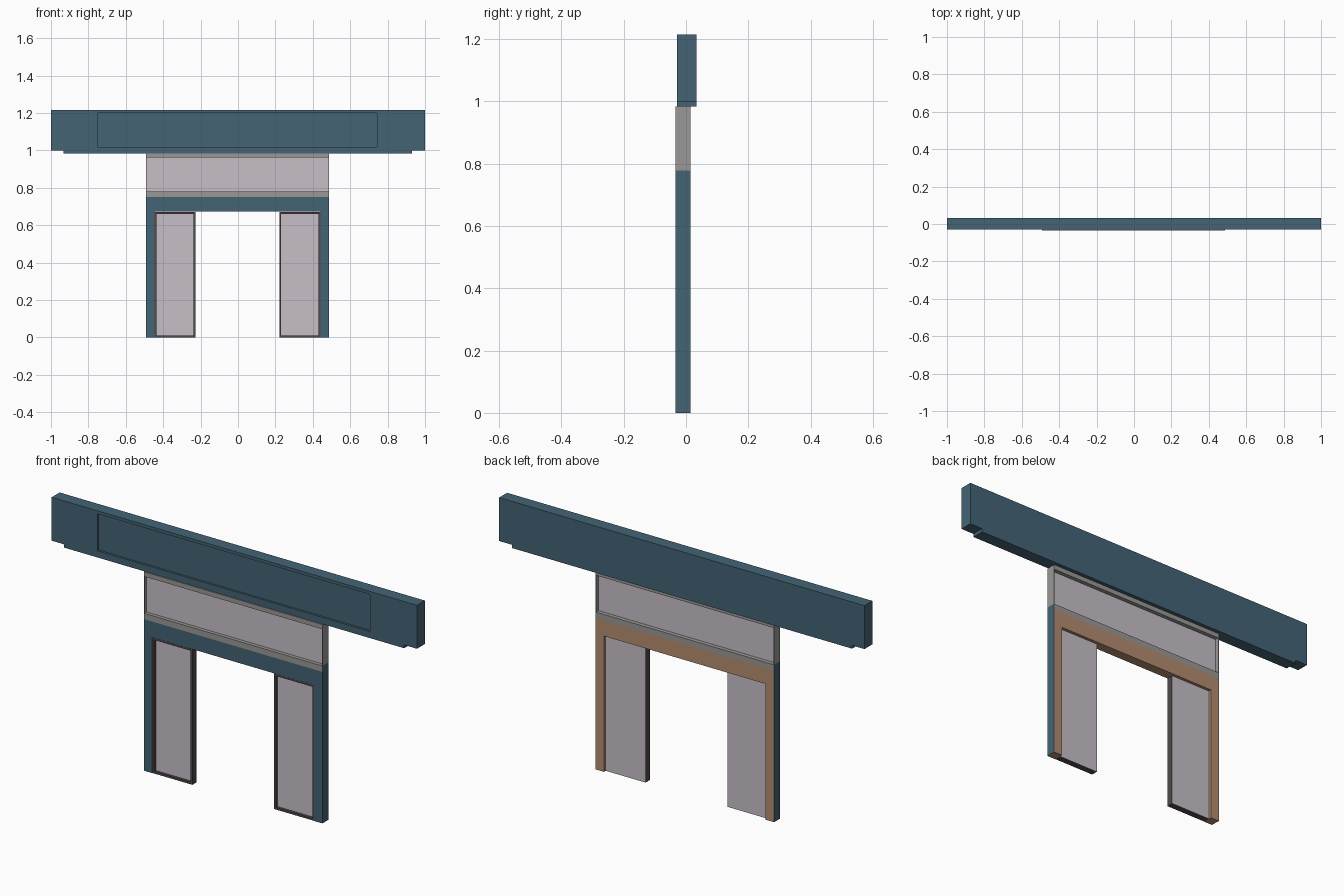
import bpy, bmesh

if "Cube" in bpy.data.objects:
    bpy.data.objects.remove(bpy.data.objects["Cube"])

CX = -0.003                      # centre line of the doorway
Y0, Y1 = -0.034, 0.014           # doorway front and back


def material(name, rgb):
    m = bpy.data.materials.new(name)
    m.diffuse_color = (*rgb, 1)
    m.use_nodes = True
    m.node_tree.nodes["Principled BSDF"].inputs["Base Color"].default_value = m.diffuse_color
    return m


TEAL = material("teal paint", (0.058, 0.127, 0.178))
BROWN = material("brown interior", (0.45, 0.27, 0.162))
GREY = material("grey trim", (0.325, 0.317, 0.312))
GLASS = material("pale glass", (0.57, 0.53, 0.575))
DARK = material("dark door frame", (0.08, 0.068, 0.072))


def extrude(name, outline, y0, y1, mats, rule=None):
    """Extrude an x-z outline along y; rule(face) picks the material."""
    bm = bmesh.new()
    face = bm.faces.new([bm.verts.new((x, y0, z)) for x, z in outline])
    new = bmesh.ops.extrude_face_region(bm, geom=[face])["geom"]
    for v in new:
        if isinstance(v, bmesh.types.BMVert):
            v.co.y = y1
    bmesh.ops.recalc_face_normals(bm, faces=bm.faces)
    if rule:
        for f in bm.faces:
            f.material_index = rule(f)
    me = bpy.data.meshes.new(name)
    bm.to_mesh(me)
    bm.free()
    for m in mats:
        me.materials.append(m)
    ob = bpy.data.objects.new(name, me)
    bpy.context.collection.objects.link(ob)
    return ob


def box(name, x0, x1, y0, y1, z0, z1, mats, rule=None):
    return extrude(name, [(x0, z0), (x1, z0), (x1, z1), (x0, z1)], y0, y1, mats, rule)


# Sign board with stepped underside and a shallow recessed panel
sign = extrude("sign_board",
               [(-1, 1.0), (-0.932, 1.0), (-0.932, 0.984), (0.93, 0.984),
                (0.93, 1.0), (1, 1.0), (1, 1.215), (-1, 1.215)],
               -0.029, 0.033, [TEAL])
cutter = box("panel_cutter", CX - 0.747, CX + 0.747, -0.06, -0.019, 1.017, 1.2, [TEAL])
cutter.hide_render = True
mod = sign.modifiers.new("panel", 'BOOLEAN')
mod.operation = 'DIFFERENCE'
mod.solver = 'EXACT'
mod.object = cutter
bpy.context.view_layer.update()
cut = bpy.data.meshes.new_from_object(sign.evaluated_get(bpy.context.evaluated_depsgraph_get()))
sign.modifiers.clear()
sign.data = cut
bpy.data.objects.remove(cutter)

# Door surround: teal outside, brown inside
W, IN = 0.489, 0.443
extrude("door_surround",
        [(CX - W, 0), (CX - IN, 0), (CX - IN, 0.672), (CX + IN, 0.672),
         (CX + IN, 0), (CX + W, 0), (CX + W, 0.75), (CX - W, 0.75)],
        Y0, Y1, [TEAL, BROWN],
        lambda f: 0 if f.normal.y < -0.5 or abs(f.calc_center_median().x - CX) > W - 0.01
        and abs(f.normal.x) > 0.5 else 1)

# Transom window: sill with teal ends, head bar, thin ends, glass
box("transom_sill", CX - W, CX + W, Y0, Y1, 0.75, 0.779, [GREY, TEAL],
    lambda f: 1 if abs(f.normal.x) > 0.5 else 0)
box("transom_head", CX - W, CX + W, Y0, Y1, 0.961, 0.984, [GREY])
for side, s in (("left", -1), ("right", 1)):
    xa, xb = sorted((CX + s * W, CX + s * (W - 0.003)))
    box(f"transom_end_{side}", xa, xb, Y0, Y1, 0.779, 0.961, [GREY])
box("transom_glass", CX - W + 0.003, CX + W - 0.003, -0.016, -0.006, 0.779, 0.961, [GLASS])

# Sliding doors: dark rim in front, glass flush with the back
DY0, DY1, H, R = -0.033, 0.0, 0.671, 0.01
for side, s in (("left", -1), ("right", 1)):
    a, b = sorted((CX + s * 0.224, CX + s * IN))
    box(f"door_stile_a_{side}", a, a + R, DY0, DY1 - 0.001, 0, H, [DARK])
    box(f"door_stile_b_{side}", b - R, b, DY0, DY1 - 0.001, 0, H, [DARK])
    box(f"door_bottom_rail_{side}", a + R, b - R, DY0, DY1 - 0.001, 0, R, [DARK])
    box(f"door_top_rail_{side}", a + R, b - R, DY0, DY1 - 0.001, H - R, H, [DARK])
    box(f"door_glass_{side}", a + R, b - R, -0.02, DY1 - 0.001, R, H - R, [GLASS])
    box(f"door_back_pane_{side}", a, b, DY1 - 0.001, DY1, 0, H, [GLASS])
